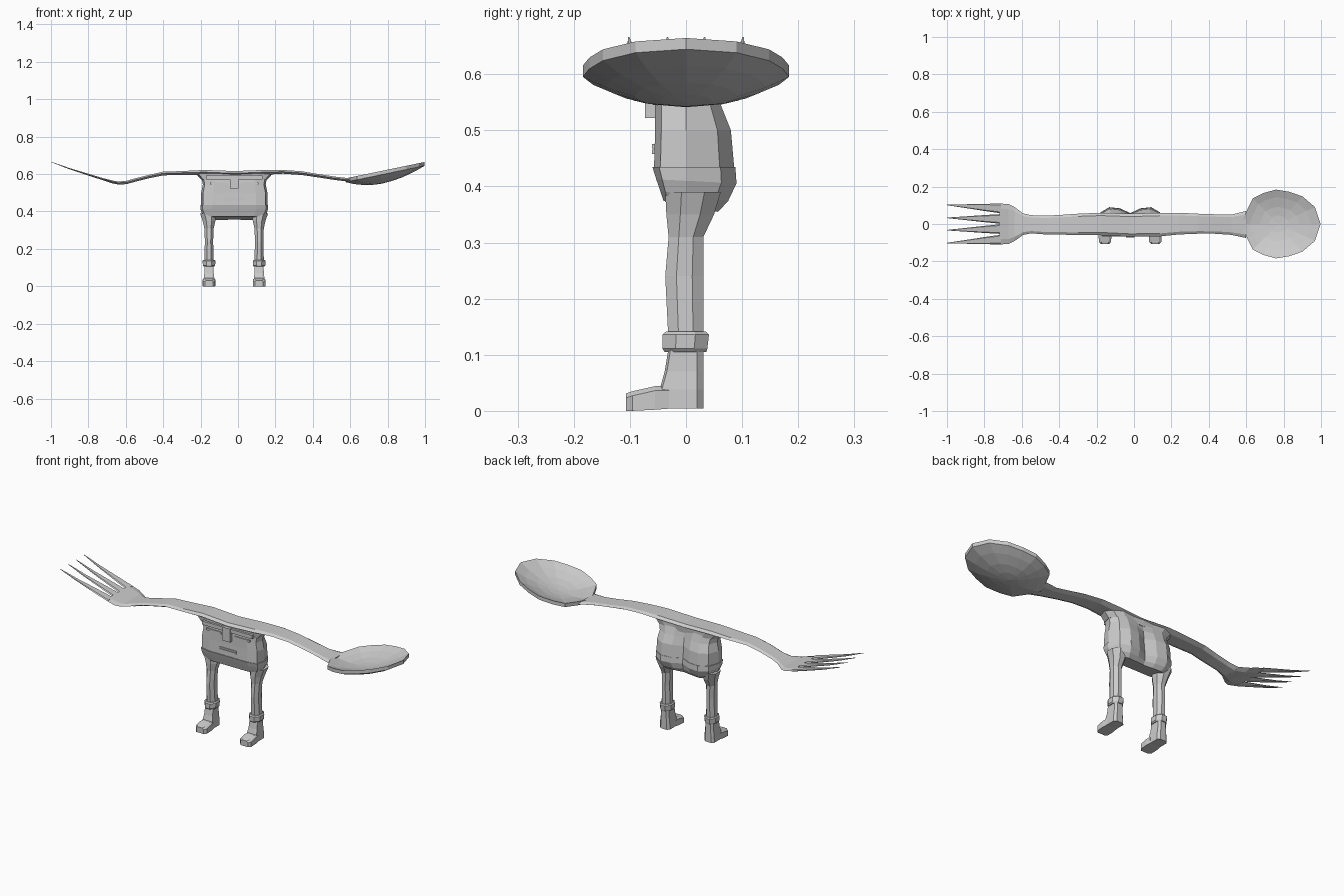
import bpy, bmesh, math

if "Cube" in bpy.data.objects:
    bpy.data.objects.remove(bpy.data.objects["Cube"])

grey = bpy.data.materials.new("plain grey")
grey.diffuse_color = (0.6, 0.6, 0.6, 1)
grey.use_nodes = True
grey.node_tree.nodes["Principled BSDF"].inputs["Base Color"].default_value = grey.diffuse_color
CX = -0.02  # middle of the torso


def finish(name, bm):
    bmesh.ops.recalc_face_normals(bm, faces=bm.faces[:])
    mesh = bpy.data.meshes.new(name)
    bm.to_mesh(mesh)
    bm.free()
    mesh.materials.append(grey)
    ob = bpy.data.objects.new(name, mesh)
    bpy.context.collection.objects.link(ob)
    return ob


def loft(name, rings):
    """Skin equal-length closed rings and cap both ends."""
    bm = bmesh.new()
    vs = [[bm.verts.new(p) for p in r] for r in rings]
    n = len(rings[0])
    for a, b in zip(vs, vs[1:]):
        for i in range(n):
            j = (i + 1) % n
            bm.faces.new((a[i], a[j], b[j], b[i]))
    bm.faces.new(vs[0])
    bm.faces.new(vs[-1])
    return finish(name, bm)


def block(name, x0, x1, y0, y1, z0, z1):
    return loft(name, [[(x0, y0, z), (x1, y0, z), (x1, y1, z), (x0, y1, z)] for z in (z0, z1)])


def strip_ring(x, y0, y1, z, t):
    """Flattened hexagonal cross-section facing along x; z is its top."""
    m, h = (y0 + y1) / 2, (y1 - y0) / 2
    return [(x, y0, z - t * .45), (x, m - h * .6, z - t), (x, m + h * .6, z - t),
            (x, y1, z - t * .45), (x, m + h * .75, z), (x, m - h * .75, z)]


# Handle: one wavy strip running from fork to spoon
handle = [(-.60, -.06, .058, .563, .018), (-.55, -.05, .047, .577, .018), (-.47, -.056, .045, .597, .018),
          (-.40, -.056, .048, .613, .02), (-.30, -.06, .055, .616, .02), (-.18, -.06, .06, .622, .026),
          (-.02, -.068, .055, .616, .026), (.14, -.066, .06, .622, .026), (.24, -.056, .06, .622, .02),
          (.34, -.052, .055, .615, .02), (.43, -.052, .052, .600, .018), (.52, -.058, .05, .586, .018),
          (.60, -.075, .07, .577, .018)]
loft("handle", [strip_ring(*s) for s in handle])

# Fork head and its four tapered tines
loft("fork_head", [strip_ring(*s) for s in (
    (-.595, -.06, .058, .564, .018), (-.64, -.092, .092, .560, .016),
    (-.67, -.107, .107, .565, .015), (-.72, -.109, .109, .578, .012))])
for side in (-1, 1):
    for k, (base, tip) in enumerate(((.027, .033), (.083, .102))):
        rings = []
        for x, w, z, t in ((-.71, .026, .575, .012), (-.80, .019, .602, .010),
                           (-.90, .010, .632, .007), (-1.0, .0015, .666, .002)):
            f = (-.71 - x) / .29
            y = side * (base + (tip - base) * f)
            rings.append(strip_ring(x, y - w, y + w, z, t))
        loft("fork_tine", rings)

# Spoon bowl: concentric rings for the hollow top and the underside
half = [(.998, 0), (.968, .09), (.90, .148), (.83, .172), (.76, .184), (.69, .165), (.635, .137), (.605, .075)]
outline = half + [(.575, 0)] + [(x, -y) for x, y in reversed(half[1:])]
bm = bmesh.new()


def bowl_skin(drop, depth):
    rows = []
    for t in (1, .78, .5, .25):
        row = []
        for x, y in outline:
            px, py = .77 + (x - .77) * t, y * t
            z = .578 + .207 * (px - .58) - depth * (1 - t * t) - drop
            row.append(bm.verts.new((px, py, z)))
        rows.append(row)
    n = len(outline)
    for a, b in zip(rows, rows[1:]):
        for i in range(n):
            bm.faces.new((a[i], a[(i + 1) % n], b[(i + 1) % n], b[i]))
    c = bm.verts.new((.77, 0, .617 - depth - drop))
    for i in range(n):
        bm.faces.new((rows[-1][i], rows[-1][(i + 1) % n], c))
    return rows[0]


top, low = bowl_skin(0, .045), bowl_skin(.02, .048)
for i in range(len(outline)):
    j = (i + 1) % len(outline)
    bm.faces.new((top[i], top[j], low[j], low[i]))
finish("spoon_bowl", bm)


# Torso: flat front, straight sides and two rounded lobes behind
def torso_ring(z, w, f, b, c, dz=0):
    pts = [(-1, 0), (-.94, f * .8), (-.65, f), (0, f), (.65, f), (.94, f * .8), (1, 0),
           (.88, b * .7), (.62, b), (.3, b * .93), (0, c), (-.3, b * .93), (-.62, b), (-.88, b * .7)]
    return [(CX + w * u, y, z - dz * y) for u, y in pts]


loft("torso", [torso_ring(*r) for r in (
    (.60, .180, -.052, .045, .04), (.545, .168, -.055, .062, .045), (.50, .177, -.055, .080, .05),
    (.432, .177, -.057, .086, .054))])
loft("shorts", [torso_ring(*r) for r in (
    (.435, .181, -.060, .088, .056), (.41, .180, -.053, .090, .058, .05),
    (.385, .172, -.046, .075, .055, .15), (.366, .160, -.040, .057, .048, .2))])
loft("collar", [torso_ring(*r) for r in (
    (.604, .205, -.056, .05, .05), (.594, .198, -.056, .05, .05), (.570, .176, -.054, .05, .045))])

# Face on the front
block("nose", CX - .022, CX + .022, -.073, -.04, .522, .595)
for s in (-1, 1):
    a, b = sorted((CX + s * .022, CX + s * .15))
    block("brow", a, b, -.067, -.04, .572, .592)
    a, b = sorted((CX + s * .04, CX + s * .13))
    block("eyelid", a, b, -.060, -.04, .545, .556)
for z in (.462, .472):
    block("lip", CX - .05, CX + .05, -.061, -.04, z - .004, z + .004)


# Legs, ankle bands and feet
def round_ring(cx, z, w, y0, y1, n=8):
    m, h = (y0 + y1) / 2, (y1 - y0) / 2
    k = math.cos(math.pi / n)
    return [(cx + w / k * math.cos((i + .5) * 2 * math.pi / n),
             m + h / k * math.sin((i + .5) * 2 * math.pi / n), z) for i in range(n)]


for cx in (-.155, .113):
    lean = .012 if cx < 0 else -.012
    loft("leg", [round_ring(cx - lean * .5, .39, .042, -.037, .062), round_ring(cx, .35, .034, -.035, .050),
                 round_ring(cx, .31, .025, -.031, .031), round_ring(cx, .24, .022, -.037, .031),
                 round_ring(cx, .12, .026, -.031, .031)])
    loft("ankle_band", [round_ring(cx, z, w, a, b) for z, w, a, b in (
        (.105, .028, -.038, .036), (.111, .033, -.042, .038), (.136, .034, -.042, .041), (.141, .029, -.036, .036))])
    # Foot: ankle column plus a low toe
    loft("heel", [[(cx - w, y0, z), (cx - w * .6, y0 - .004, z), (cx + w * .6, y0 - .004, z), (cx + w, y0, z),
                   (cx + w, .02, z), (cx + w * .6, .031, z), (cx - w * .6, .031, z), (cx - w, .02, z)]
                  for z, w, y0 in ((.004, .030, -.045), (.038, .029, -.043), (.07, .025, -.034), (.112, .024, -.027))])
    loft("toe", [[(cx - w, y, z0), (cx + w, y, z0), (cx + w, y, z1 - .008), (cx + w * .65, y, z1),
                  (cx - w * .65, y, z1), (cx - w, y, z1 - .008)]
                 for y, w, z0, z1 in ((-.107, .022, .0, .031), (-.095, .033, .0, .035),
                                      (-.055, .034, .002, .044), (-.03, .030, .004, .044))])
